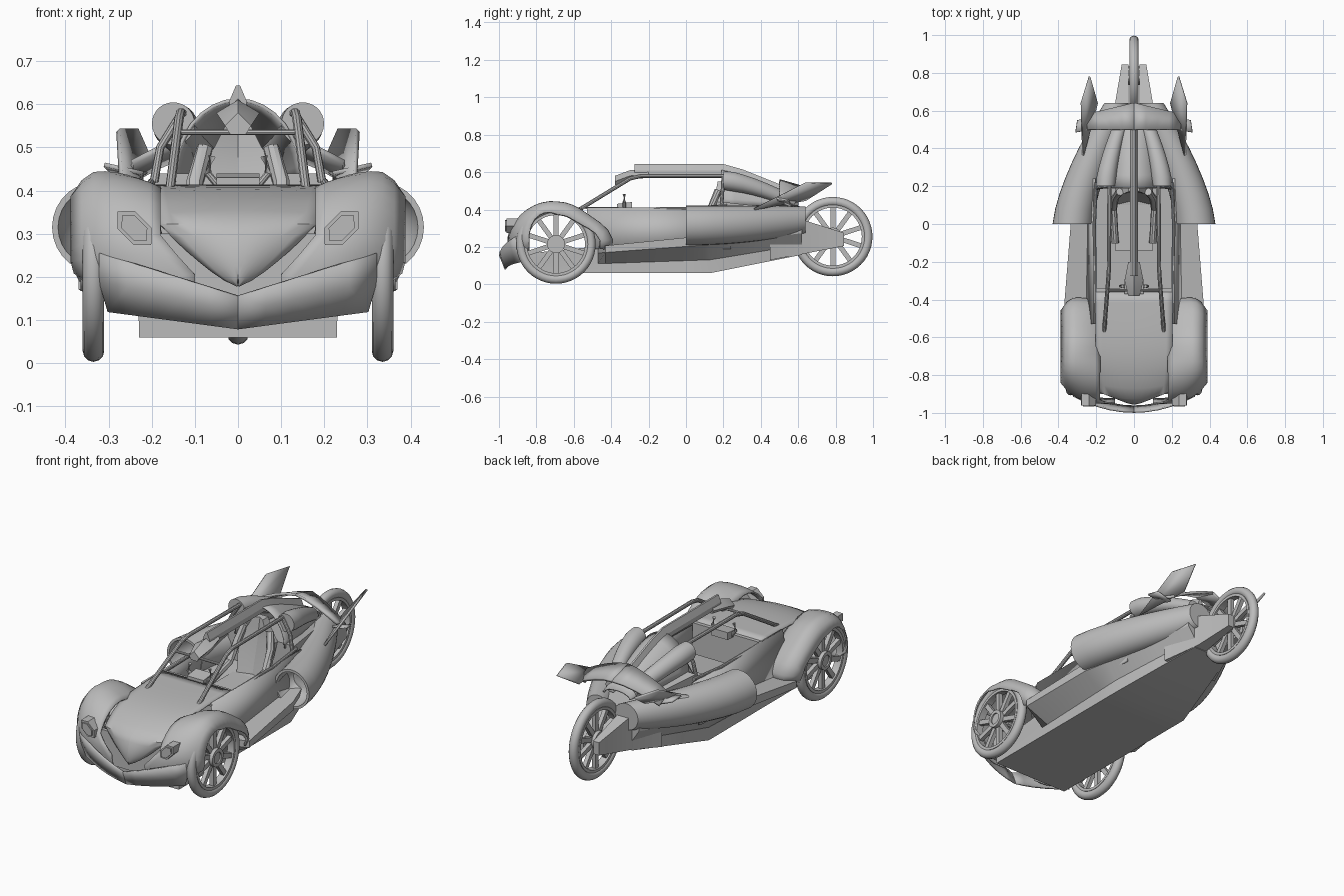
import bpy, bmesh
from math import sin, cos, pi, radians
from mathutils import Vector, Matrix

cube = bpy.data.objects.get("Cube")
if cube:
    bpy.data.objects.remove(cube, do_unlink=True)

grey = bpy.data.materials.new("plain grey")
grey.use_nodes = True
grey.diffuse_color = (0.5, 0.5, 0.5, 1)
grey.node_tree.nodes["Principled BSDF"].inputs["Base Color"].default_value = grey.diffuse_color


def mix(start, end, t):
    return start + (end - start) * t


def steps(count):
    return [i / count for i in range(count + 1)]


def finish(name, bm, mirror=True, thickness=0, angle=35):
    bmesh.ops.remove_doubles(bm, verts=bm.verts, dist=0.0005)
    bmesh.ops.recalc_face_normals(bm, faces=bm.faces)
    mesh = bpy.data.meshes.new(name)
    bm.to_mesh(mesh)
    bm.free()
    mesh.materials.append(grey)
    part = bpy.data.objects.new(name, mesh)
    bpy.context.collection.objects.link(part)
    bpy.ops.object.select_all(action='DESELECT')
    part.select_set(True)
    bpy.context.view_layer.objects.active = part
    bpy.ops.object.shade_smooth_by_angle(angle=radians(angle))
    if thickness:
        wall = part.modifiers.new("thickness", 'SOLIDIFY')
        wall.thickness, wall.offset = thickness, 0
    if mirror:
        part.modifiers.new("mirror", 'MIRROR').use_clip = True


def skin(bm, rows, ring, loop=False):
    grid = [[bm.verts.new(point) for point in row] for row in rows]
    following = grid[1:] + grid[:1] if loop else grid[1:]
    for here, after in zip(grid, following):
        count = len(here)
        for i in range(count if ring else count - 1):
            j = (i + 1) % count
            bm.faces.new((here[i], here[j], after[j], after[i]))
    return grid


def shell(name, rows, **options):
    """Open surface skinned through rows of points."""
    bm = bmesh.new()
    skin(bm, rows, False)
    finish(name, bm, **options)


def solid(name, rows, **options):
    """Closed body skinned through outlines, capped at both ends."""
    bm = bmesh.new()
    grid = skin(bm, rows, True)
    bm.faces.new(grid[0])
    bm.faces.new(grid[-1])
    finish(name, bm, **options)


def taper_box(name, *sections):
    """Each section is y, inner x, outer x, low z, high z."""
    solid(name, [[(inner, y, low), (outer, y, low), (outer, y, high), (inner, y, high)]
                 for y, inner, outer, low, high in sections], angle=20)


def oval(x, y, z, long, short, tilt=0, count=28):
    points = []
    for i in range(count):
        a = 2 * pi * i / count
        u, v = long * cos(a), short * sin(a)
        points.append((x + u * cos(tilt) - v * sin(tilt), y, z + u * sin(tilt) + v * cos(tilt)))
    return points


def tube(name, path, radius, mirror=True, sides=10):
    path = [Vector(point) for point in path]
    rows = []
    for i, point in enumerate(path):
        along = path[min(i + 1, len(path) - 1)] - path[max(i - 1, 0)]
        turn = along.to_track_quat('Z', 'Y')
        rows.append([point + turn @ Vector(spot).xzy for spot in oval(0, 0, 0, radius, radius, count=sides)])
    solid(name, rows, mirror=mirror)


def plate(name, corners, thickness):
    bm = bmesh.new()
    bm.faces.new([bm.verts.new(corner) for corner in corners])
    finish(name, bm, thickness=thickness)


def wheel(name, x, y, z, mirror):
    bm = bmesh.new()
    centre = Matrix.Translation((x, y, z))

    def band(profile, segments=48):
        rows = []
        for k in range(segments):
            turn = centre @ Matrix.Rotation(2 * pi * k / segments, 4, 'X')
            rows.append([turn @ Vector((side, 0, radius)) for side, radius in profile])
        skin(bm, rows, True, True)

    def square_band(half, inner, outer):
        band([(-half, inner), (half, inner), (half, outer), (-half, outer)])

    # Round tyre, rim, hub and spokes
    band([(px, pz) for px, _, pz in oval(0, 0, 0.187, 0.025, 0.025, count=12)])
    square_band(0.02, 0.155, 0.17)
    square_band(0.03, 0.03, 0.048)
    bmesh.ops.create_cone(bm, cap_ends=True, segments=24, radius1=0.036, radius2=0.036, depth=0.045,
                          matrix=centre @ Matrix.Rotation(pi / 2, 4, 'Y'))
    for k in range(10):
        spoke = (centre @ Matrix.Rotation(pi * k / 5, 4, 'X') @ Matrix.Translation((0, 0, 0.1))
                 @ Matrix.Diagonal((0.022, 0.026, 0.13, 1)))
        bmesh.ops.create_cube(bm, size=1, matrix=spoke)
    finish(name, bm, mirror)


# Wheels and axles
axle_y, axle_z, tail_y, tail_z = -0.695, 0.215, 0.785, 0.255
wheel("front_wheel", 0.335, axle_y, axle_z, True)
wheel("rear_wheel", 0, tail_y, tail_z, False)
tube("front_axle", [(side * 0.33, axle_y, axle_z) for side in (-1, 1)], 0.018, False)
tube("rear_axle", [(side * 0.07, tail_y, tail_z) for side in (-1, 1)], 0.02, False)


# Tub: flat floor that rises to the tail, upright lower edge, flared sills behind the front wheels
def tub_section(y):
    aft = max(0, y - 0.13)
    low, floor, top = 0.06 + aft / 5, 0.23 - aft / 4, 0.25 + y / 10
    flare = 0.335 - 0.08 * y - 0.22 * max(0, y) if y > -0.45 else 0.235
    return [(0, y, low), (floor, y, low), (floor, y, mix(low, top, 0.35)),
            (flare, y, mix(low, top, 0.75)), (flare, y, top), (0, y, top)]


solid("tub", [tub_section(y) for y in (-0.84, -0.47, -0.43, 0, 0.13, 0.4, 0.62)], angle=20)

# Fork arms close beside the back wheel, and the body between the pods
taper_box("fork_arm", (0.45, 0.03, 0.17, 0.13, 0.33), (0.64, 0.03, 0.1, 0.165, 0.34),
          (0.845, 0.03, 0.065, 0.205, 0.275))
taper_box("rear_body", (0.2, 0, 0.2, 0.26, 0.44), (0.64, 0, 0.09, 0.26, 0.39))

# Hood: pointed heart-shaped nose sweeping up and back to the cowl
hood = []
for s in steps(6):
    hood.append([(u * 0.18 * s, mix(-0.945 - 0.06 * s * (1 - s) + 0.02 * s, -0.94 + 0.05 * s, u * u),
                  0.18 + 0.14 * mix(s, s ** 1.3, u)) for u in steps(6)])
for t in steps(10)[1:]:
    fall = (1 - t) ** 4
    hood.append([(u * (0.205 - fall * 0.025), mix(-0.925, -0.36, t) + u * u * fall * 0.035,
                  0.41 - fall * 0.09 - u * u * 0.01 * (1 - t)) for u in steps(6)])
shell("hood", hood, thickness=0.008, angle=50)


# Fender: crowned shell arched round the front wheel, rounded at the front corner
def fender_row(a):
    front, back = max(0, cos(a)), max(0, -cos(a))
    reach = 0.225 + 0.03 * front + 0.08 * back ** 8
    low = min(1, max(0, 0.9 - 3 * sin(a)))
    row = []
    for u in steps(8):
        crown = (u - 0.7) / 0.7 if u < 0.7 else 1.15 * (u - 0.7) / 0.3
        drop = 0.05 * crown * crown * (1 - front) + 0.11 * front ** 2 * u ** 3
        x = mix(0.18 - 0.08 * low, 0.385 - 0.07 * max(0, -2.7 * sin(a)), u)
        row.append((x, axle_y - (reach - drop) * cos(a), axle_z + (reach - drop) * sin(a)))
    return row


shell("fender", [fender_row(radians(mix(-23, 186, t))) for t in steps(20)], thickness=0.008, angle=40)

# Bumper: swept chevron lip, with a dark bulkhead behind the nose
shell("bumper", [[(0.32 * u, y, 0.155 + 0.1 * u), (0.32 * u, y + 0.015, 0.12 + 0.07 * u),
                  (0.3 * u, y + 0.03, 0.08 + 0.04 * u)]
                 for u, y in [(u, 0.085 * u * u - 0.995) for u in steps(5)]], thickness=0.01)
taper_box("nose_bulkhead", (-0.9, 0, 0.2, 0.12, 0.3), (-0.88, 0, 0.2, 0.12, 0.3))

# Headlights: tilted six-sided pods with a raised lens
for label, size, y in (("headlight", 1, -0.96), ("headlight_lens", 0.75, -0.967)):
    solid(label, [oval(0.24, end, 0.313, 0.055 * size, 0.033 * size, pi / 4, 6) for end in (y, -0.87)],
          angle=20)

# Cockpit walls, door rails and dashboard
shell("cockpit_wall", [[(0.25, y, 0.19), (0.21, y, 0.41)] for y in (-0.53, 0.24)], thickness=0.012)
tube("door_rail", [(0.205, -0.53, 0.4), (0.21, 0, 0.405), (0.2, 0.22, 0.42)], 0.009)
taper_box("dashboard", (-0.36, 0, 0.2, 0.24, 0.41), (-0.34, 0, 0.2, 0.24, 0.41))


# Side pod: hollow tapered duct, throat first and then the outside
def pod_ring(t, scale=1):
    radius = (0.106 - 0.034 * t * t) * scale
    return oval(0.325 - 0.24 * t ** 1.4, 0.64 * t, 0.315 + 0.03 * t * t, radius, radius)


solid("side_pod", [pod_ring(0.2, 0.5), pod_ring(0.15, 0.8), pod_ring(0, 0.87)]
      + [pod_ring(t) for t in steps(8)], angle=45)

# Canopy behind the seat, open to the front
canopy = []
for t in steps(6):
    rise, width = 0.19 - 0.16 * t ** 1.3, mix(0.15, 0.08, t)
    canopy.append([(width * sin(a * pi / 2), mix(0.19, 0.6, t), 0.42 + rise * cos(a * pi / 2))
                   for a in steps(8)])
shell("canopy", canopy, thickness=0.008, angle=50)


# Shoulder humps that taper to the tail
def hump_ring(t, scale=1):
    sink, radius = t ** 1.5, mix(0.055, 0.035, t) * scale
    return oval(0.15 - 0.09 * sink, mix(0.2, 0.56, t), 0.555 - 0.11 * sink, radius, radius)


solid("shoulder_hump", [hump_ring(0, 0.5), hump_ring(0, 0.9)] + [hump_ring(t) for t in steps(7)[1:]],
      angle=50)

# Roof spine with a peaked ridge, its pointed front cap and the open cage
solid("roof_spine", [[(0, y, z), (0.005, y, z), (0.02, y, z - 0.035), (0.02, y, z - 0.06), (0, y, z - 0.06)]
                     for y, z in ((-0.275, 0.643), (0.2, 0.643), (0.3, 0.615), (0.45, 0.555), (0.54, 0.52))],
      angle=20)
solid("roof_cap", [[(0, y, z), (width, y, z - 0.03), (width * 0.6, y, z - 0.05), (0, y, z - 0.05)]
                   for y, width, z in ((-0.38, 0.03, 0.58), (-0.3, 0.05, 0.61), (-0.2, 0.03, 0.62))])
tube("cage_rail", [(0.158, -0.57, 0.4), (0.137, -0.3, 0.565), (0.133, -0.24, 0.58),
                   (0.13, 0.2, 0.58), (0.1, 0.45, 0.5)], 0.011)
tube("cage_crossbar", [(side * 0.15, -0.35, 0.535) for side in (-1, 1)], 0.007, False)
tube("side_pillar", [(0.195, 0.19, 0.42), (0.18, 0.195, 0.5), (0.13, 0.2, 0.58)], 0.01)

# Seat: tapered back with headrest, cushion and bolsters
solid("seat_back", [[(0, y, z), (width, y - 0.02, z), (width, y + 0.03, z), (0, y + 0.03, z)]
                    for y, width, z in ((0.12, 0.08, 0.24), (0.17, 0.1, 0.44),
                                        (0.18, 0.055, 0.5), (0.19, 0.03, 0.55))])
taper_box("seat_cushion", (-0.14, 0, 0.1, 0.22, 0.26), (0.14, 0, 0.1, 0.22, 0.26))
tube("seat_bolster", [(0.1, -0.1, 0.28), (0.11, 0.08, 0.32), (0.1, 0.14, 0.42), (0.075, 0.17, 0.5)], 0.02)

# Steering console with two upright grips
taper_box("console", (-0.37, 0, 0.05, 0.4, 0.43), (-0.29, 0, 0.05, 0.4, 0.44))
tube("steering_grip", [(0.045, -0.33, 0.41), (0.07, -0.33, 0.44), (0.06, -0.33, 0.48)], 0.009)

# Rear wing, its small tips and the swept tail fins
shell("rear_wing", [[(0.245 * u, 0.5, z), (0.245 * u, mix(0.64, 0.58, u), z - 0.04)]
                    for u, z in [(u, 0.555 - 0.09 * u ** 1.5) for u in steps(4)]],
      thickness=0.014, angle=20)
plate("wing_tip", [(0.22, 0.5, 0.44), (0.31, 0.485, 0.46), (0.3, 0.55, 0.45), (0.22, 0.56, 0.42)], 0.01)
plate("tail_fin", [(0.27, 0.36, 0.4), (0.278, 0.64, 0.54), (0.235, 0.78, 0.54), (0.195, 0.64, 0.45)], 0.012)
